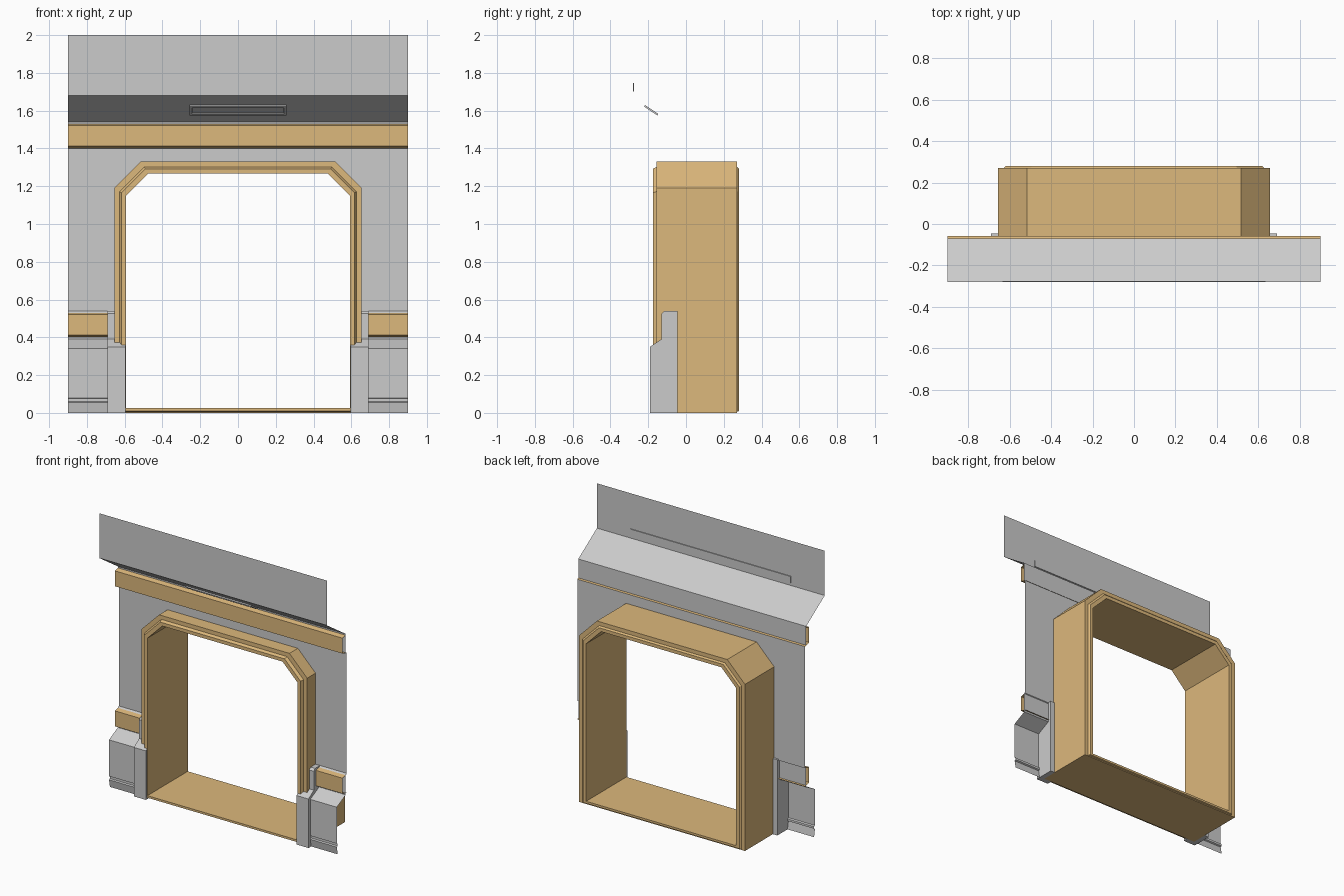
import bpy, bmesh

if "Cube" in bpy.data.objects:
    bpy.data.objects.remove(bpy.data.objects["Cube"])

brass = bpy.data.materials.new("brass")
brass.diffuse_color = (0.72, 0.48, 0.20, 1)
brass.use_nodes = True
brass.node_tree.nodes["Principled BSDF"].inputs["Base Color"].default_value = brass.diffuse_color


def make(name, verts, faces, mat=None, closed=False):
    me = bpy.data.meshes.new(name)
    me.from_pydata(verts, [], faces)
    if closed:
        bm = bmesh.new()
        bm.from_mesh(me)
        bmesh.ops.recalc_face_normals(bm, faces=bm.faces)
        bm.to_mesh(me)
        bm.free()
    ob = bpy.data.objects.new(name, me)
    bpy.context.collection.objects.link(ob)
    if mat:
        me.materials.append(mat)
    return ob


def sheet(name, prof, x0, x1, mat=None):
    """Open (y, z) profile, listed top to bottom, swept from x0 to x1."""
    n = len(prof)
    verts = [(x, y, z) for x in (x0, x1) for y, z in prof]
    make(name, verts, [(i, i + 1, n + i + 1, n + i) for i in range(n - 1)], mat)


def prism(name, prof, x0, x1, mat=None):
    """Closed (y, z) profile extruded from x0 to x1 with end caps."""
    n = len(prof)
    verts = [(x, y, z) for x in (x0, x1) for y, z in prof]
    faces = [(i, (i + 1) % n, n + (i + 1) % n, n + i) for i in range(n)]
    faces += [tuple(range(n)), tuple(range(n, 2 * n))]
    make(name, verts, faces, mat, True)


def arch(d, bottom):
    """Doorway outline in (x, z), inset by d."""
    w, t, c = 0.655 - d, 1.33 - d, 0.14 - 0.35 * d
    return [(-w, bottom), (-w, t - c), (-w + c, t), (w - c, t), (w, t - c), (w, bottom)]


# Door tunnel: closed loft with bevelled raised rims front and back
rings = [(0, 0, -0.155), (0.028, 0.006, -0.155), (0.038, 0.010, -0.175), (0.062, 0.025, -0.175),
         (0.062, 0.025, 0.28), (0.038, 0.010, 0.28), (0.028, 0.006, 0.27), (0, 0, 0.27)]
verts = [(x, y, z) for d, b, y in rings for x, z in arch(d, b)]
R = len(rings)
faces = [(r * 6 + i, r * 6 + (i + 1) % 6, (r + 1) % R * 6 + (i + 1) % 6, (r + 1) % R * 6 + i)
         for r in range(R) for i in range(6)]
make("door_tunnel", verts, faces, brass, True)

# Main wall sheet around the doorway
outline = [(-0.9, 0.53)] + arch(0.003, 0.53) + [(0.9, 0.53), (0.9, 1.40), (-0.9, 1.40)]
make("main_wall", [(x, -0.06, z) for x, z in outline], [tuple(range(len(outline)))])

# Upper wall: vertical header, overhanging slope and trim backing
sheet("upper_wall", [(-0.28, 2.0), (-0.28, 1.68), (-0.07, 1.54), (-0.07, 1.405)], -0.9, 0.9)


def trim(name, z, x0, x1):
    """Brass channel running along the wall, bottom edge at z."""
    sheet(name, [(-0.07, z + 0.13), (-0.105, z + 0.122), (-0.105, z + 0.012), (-0.058, z)], x0, x1, brass)


trim("upper_trim", 1.40, -0.9, 0.9)

# Mirrored lower walls, trims and door posts
base = [(-0.06, 0.54), (-0.07, 0.53), (-0.07, 0.39), (-0.17, 0.34), (-0.17, 0.08),
        (-0.16, 0.075), (-0.16, 0.06), (-0.17, 0.055), (-0.16, 0)]
post = [(-0.19, 0), (-0.19, 0.35), (-0.13, 0.39), (-0.13, 0.525), (-0.115, 0.54), (-0.045, 0.54), (-0.045, 0)]
foot = [(-0.19, 0), (-0.19, 0.35), (-0.153, 0.375), (-0.153, 0)]
for side, s in (("left", -1), ("right", 1)):
    x0, x1 = sorted((s * 0.688, s * 0.9))
    sheet(side + "_lower_wall", base, x0, x1)
    trim(side + "_lower_trim", 0.40, x0, x1)
    prism(side + "_post", post, *sorted((s * 0.655, s * 0.69)))
    prism(side + "_post_foot", foot, *sorted((s * 0.595, s * 0.655)))

# Thin light bar on the header
prism("header_bar", [(-0.28, 1.702), (-0.28, 1.747), (-0.274, 1.747), (-0.274, 1.702)], -0.635, 0.635)

# Recessed vent panel lying in the overhanging slope
prism("slope_vent", [(-0.217, 1.63), (-0.222, 1.622), (-0.151, 1.574), (-0.146, 1.583)], -0.257, 0.257)
vent = bpy.data.objects["slope_vent"].data
bm = bmesh.new()
bm.from_mesh(vent)
front = min(bm.faces, key=lambda f: f.normal.z)
bmesh.ops.inset_region(bm, faces=[front], thickness=0.018)
bmesh.ops.inset_region(bm, faces=[front], thickness=0.006, depth=-0.006)
bm.to_mesh(vent)
bm.free()
